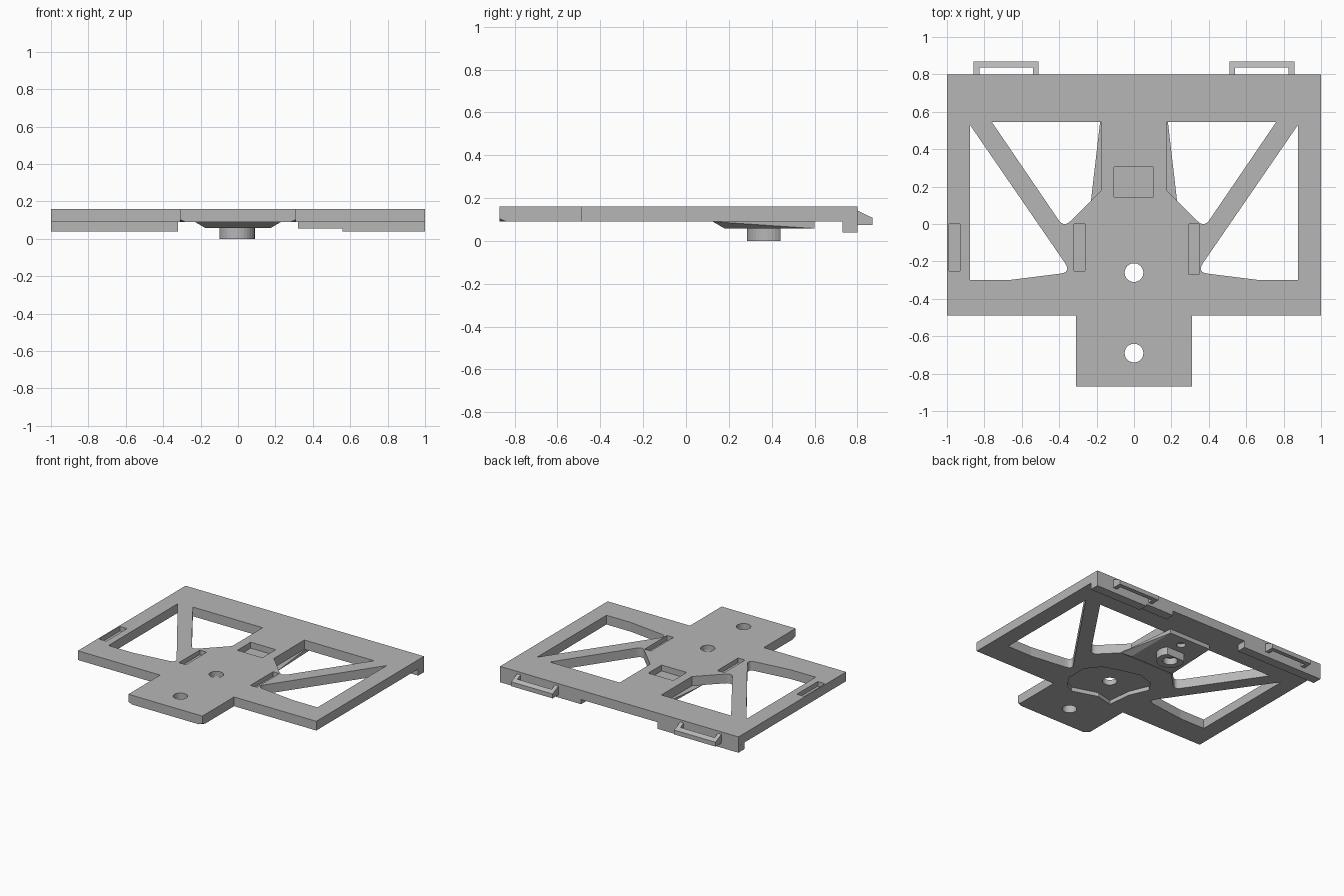
import bpy, bmesh, math
from mathutils import Vector

cube = bpy.data.objects.get("Cube")
if cube:
    bpy.data.objects.remove(cube, do_unlink=True)

GREY = (0.47, 0.47, 0.47, 1)
grey = bpy.data.materials.new("matte grey")
grey.use_nodes = True
grey.diffuse_color = GREY
grey.node_tree.nodes["Principled BSDF"].inputs["Base Color"].default_value = GREY

BOTTOM, TOP = 0.09, 0.16


def finish(name, bm):
    bmesh.ops.recalc_face_normals(bm, faces=bm.faces)
    mesh = bpy.data.meshes.new(name)
    bm.to_mesh(mesh)
    bm.free()
    mesh.materials.append(grey)
    ob = bpy.data.objects.new(name, mesh)
    bpy.context.scene.collection.objects.link(ob)
    return ob


def prism(name, pts, z0, z1):
    """Extrude an outline in x, y from z0 to z1."""
    bm = bmesh.new()
    face = bm.faces.new([bm.verts.new((x, y, z0)) for x, y in pts])
    out = bmesh.ops.extrude_face_region(bm, geom=[face])
    verts = [v for v in out["geom"] if isinstance(v, bmesh.types.BMVert)]
    bmesh.ops.translate(bm, verts=verts, vec=(0, 0, z1 - z0))
    return finish(name, bm)


def box(name, x0, x1, y0, y1, z0, z1):
    return prism(name, [(x0, y0), (x1, y0), (x1, y1), (x0, y1)], z0, z1)


def hull(name, pts):
    bm = bmesh.new()
    for p in pts:
        bm.verts.new(p)
    bmesh.ops.convex_hull(bm, input=bm.verts)
    return finish(name, bm)


def circle(x, y, r, n=32):
    return [(x + r * math.cos(math.tau * i / n), y + r * math.sin(math.tau * i / n))
            for i in range(n)]


def rounded(pts, index, size):
    """Replace one corner of an outline by a short curve."""
    c = Vector(pts[index])
    a = c + (Vector(pts[index - 1]) - c).normalized() * size
    b = c + (Vector(pts[(index + 1) % len(pts)]) - c).normalized() * size
    arc = [a.lerp(c, t / 6).lerp(c.lerp(b, t / 6), t / 6) for t in range(7)]
    return pts[:index] + [tuple(p) for p in arc] + pts[index + 1:]


def flip(pts, s):
    return [(s * p[0], *p[1:]) for p in pts]


def cut(ob, cutters):
    bpy.context.view_layer.objects.active = ob
    for c in cutters:
        mod = ob.modifiers.new("cut", 'BOOLEAN')
        mod.operation = 'DIFFERENCE'
        mod.solver = 'EXACT'
        mod.object = c
        bpy.ops.object.modifier_apply(modifier=mod.name)
        bpy.data.objects.remove(c, do_unlink=True)


# Flat frame with front tongue
half = [(0.31, -0.87), (0.31, -0.49), (1, -0.49), (1, 0.8)]
plate = prism("base_plate", half + flip(half[::-1], -1), BOTTOM, TOP)

# Windows, mirrored on both sides of the arms
upper = rounded([(0.175, 0.545), (0.76, 0.545), (0.375, -0.02), (0.175, 0.18)], 2, 0.05)
lower = rounded([(0.877, 0.53), (0.877, -0.3), (0.67, -0.3), (0.335, -0.258)], 3, 0.06)
cutters = []
for s in (-1, 1):
    for outline in (upper, lower):
        cutters.append(prism("window_cutter", flip(outline, s), 0, 0.3))
    # Bevelled lower corner of the tongue
    cutters.append(hull("corner_cutter", flip(
        [(0.32, -0.88, 0.08), (0.25, -0.88, 0.08), (0.32, -0.8, 0.08), (0.32, -0.88, 0.112)], s)))

# Recess around the centre hole, then both screw holes
recess = [(0.28, -0.1), (0.28, 0.06), (0.2, 0.16), (0.08, 0.2), (-0.08, 0.24),
          (-0.2, 0.2), (-0.25, 0.12), (-0.19, -0.02), (-0.17, -0.2), (-0.04, -0.17),
          (0.15, -0.23), (0.22, -0.19)]
cutters.append(prism("recess_cutter", [(x, y - 0.26) for x, y in recess], 0.05, 0.12))
for y in (-0.26, -0.69):
    cutters.append(prism("hole_cutter", circle(0, y, 0.05), 0, 0.3))

# Blind slots and square pocket in the top
for x0, x1, y0 in ((-0.99, -0.93, -0.25), (-0.32, -0.262, -0.25), (0.294, 0.347, -0.27)):
    cutters.append(box("slot_cutter", x0, x1, y0, 0, 0.125, 0.3))
cutters.append(box("pocket_cutter", -0.107, 0.103, 0.145, 0.305, 0.115, 0.3))
cut(plate, cutters)

# Raised pad under the centre spine, sloping at its front
pad = hull("under_pad", [p for s in (-1, 1) for p in flip(
    [(0.23, 0.125, BOTTOM), (0.175, 0.18, BOTTOM), (0.175, 0.6, BOTTOM),
     (0.175, 0.18, 0.058), (0.175, 0.6, 0.058)], s)])
cut(pad, [prism("pad_hole_cutter", circle(0.015, 0.52, 0.032), 0, 0.085)])

# Open ring post below the pad
post = prism("ring_post", circle(-0.005, 0.38, 0.095), 0, 0.06)
cut(post, [prism("bore_cutter", circle(-0.005, 0.38, 0.05), -0.1, 0.05),
           box("gap_cutter", -0.2, 0.2, 0.44, 0.6, -0.1, 0.2)])

# Rear rails hanging below the plate
box("right_rail", -1, -0.32, 0.73, 0.8, 0.04, BOTTOM)
box("left_rail", 0.56, 1, 0.73, 0.8, 0.04, BOTTOM)
box("left_rail_step", 0.32, 0.56, 0.73, 0.8, 0.055, BOTTOM)

# Rear clip loops with sloping tops
for side, s in (("left", 1), ("right", -1)):
    def wedge(x0, x1):
        return [(s * x, y, z) for x in (x0, x1) for y, z in
                ((0.8, 0.075), (0.8, 0.142), (0.87, 0.075), (0.87, 0.108))]
    loop = hull(side + "_clip", wedge(0.51, 0.857))
    xs = sorted((s * 0.54, s * 0.827))
    cut(loop, [box("loop_cutter", xs[0], xs[1], 0.7, 0.838, 0, 0.3)])
